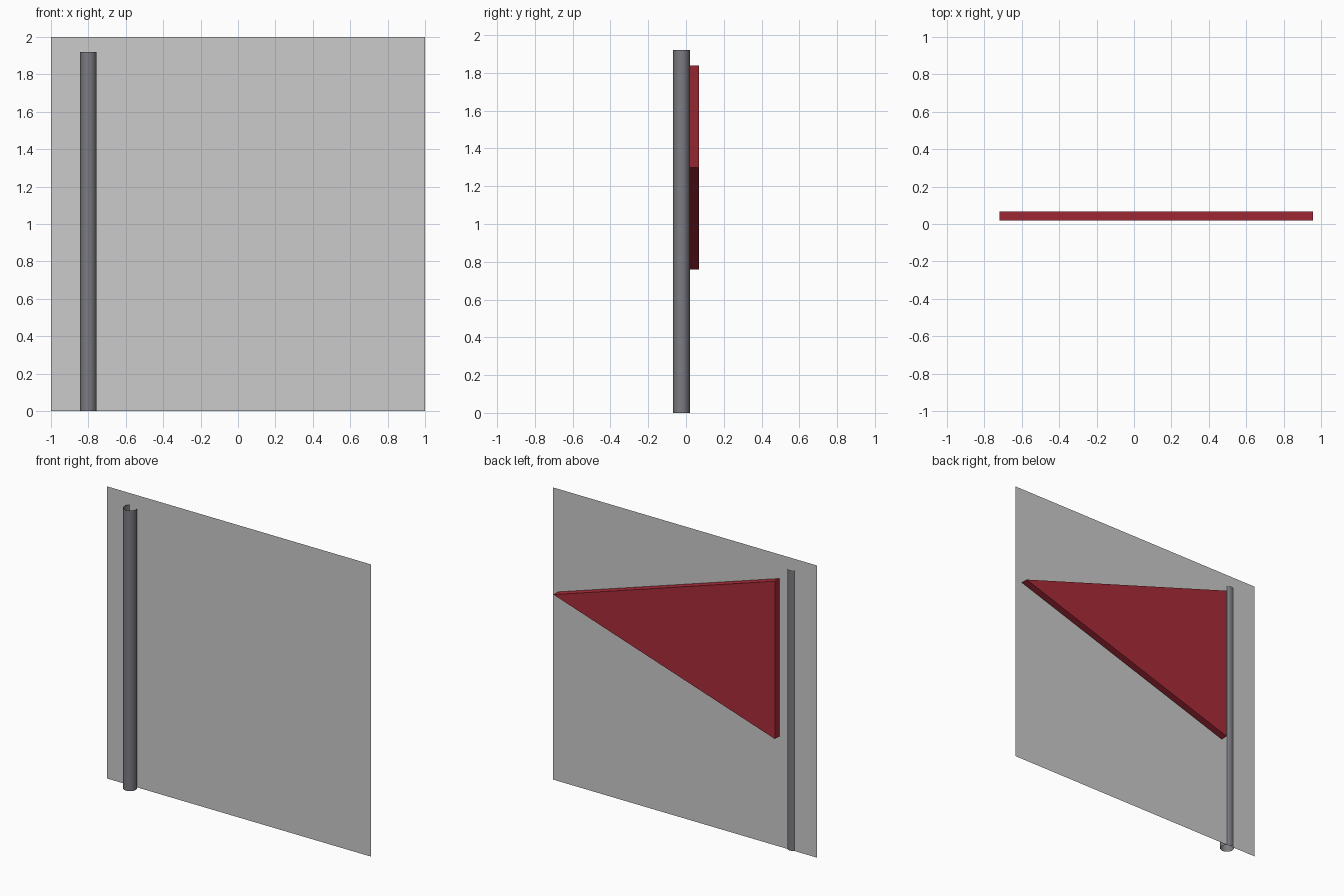
import bpy, bmesh

if "Cube" in bpy.data.objects:
    bpy.data.objects.remove(bpy.data.objects["Cube"])


def material(name, rgb):
    m = bpy.data.materials.new(name)
    m.diffuse_color = (*rgb, 1)
    m.use_nodes = True
    m.node_tree.nodes["Principled BSDF"].inputs["Base Color"].default_value = m.diffuse_color
    return m


def add_object(name, bm, mat=None):
    mesh = bpy.data.meshes.new(name)
    bm.to_mesh(mesh)
    bm.free()
    ob = bpy.data.objects.new(name, mesh)
    bpy.context.collection.objects.link(ob)
    if mat:
        mesh.materials.append(mat)
    return ob


def polygon(points, y):
    # Flat face in the xz plane, facing the front
    bm = bmesh.new()
    bm.faces.new([bm.verts.new((x, y, z)) for x, z in points])
    return bm


# Thin backing sheet
add_object("backing_sheet", polygon([(-1, 0), (1, 0), (1, 2), (-1, 2)], 0.01))

# Open-ended round pole
bpy.ops.mesh.primitive_cylinder_add(vertices=32, radius=0.044, depth=1.92,
                                    end_fill_type='NOTHING',
                                    location=(-0.8, -0.024, 0.96))
pole = bpy.context.object
pole.name = "pole"
pole.data.materials.append(material("dark_metal", (0.2, 0.2, 0.22)))
bpy.ops.object.shade_smooth_by_angle()

# Triangular pennant with thickness
bm = polygon([(-0.72, 0.76), (0.957, 1.30), (-0.72, 1.84)], 0.019)
ext = bmesh.ops.extrude_face_region(bm, geom=bm.faces[:], use_keep_orig=True)
for v in ext["geom"]:
    if isinstance(v, bmesh.types.BMVert):
        v.co.y = 0.068
bmesh.ops.recalc_face_normals(bm, faces=bm.faces[:])
add_object("pennant", bm, material("red_cloth", (0.4, 0.025, 0.04)))
